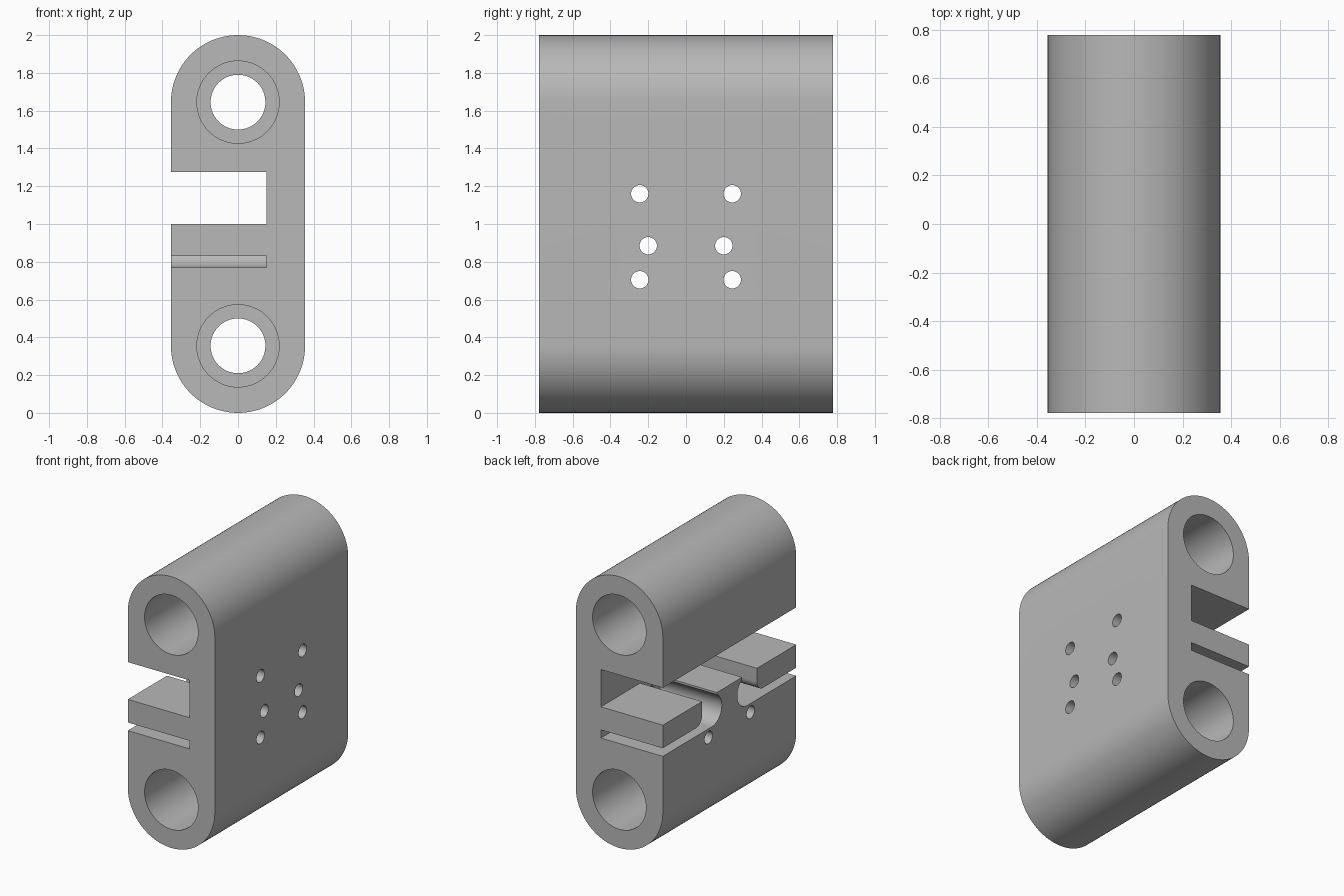
import bpy, bmesh
from math import sin, cos, pi, radians
from mathutils import Vector

cube = bpy.data.objects.get("Cube")
if cube:
    bpy.data.objects.remove(cube, do_unlink=True)

R = 0.355            # end radius of the block
HALF = 0.777         # half depth
BORES = (R, 2 - R)   # heights of the two bearing bores
SLOT_END = 0.15      # how deep the slots reach in x

grey = bpy.data.materials.new("plain grey")
grey.use_nodes = True
colour = (0.48, 0.48, 0.48, 1)
grey.diffuse_color = colour
grey.node_tree.nodes["Principled BSDF"].inputs["Base Color"].default_value = colour


def arc(u, v, r, start, end, n):
    """Points on an arc, angles in degrees."""
    angles = [radians(start + (end - start) * i / n) for i in range(n + 1)]
    return [(u + r * cos(a), v + r * sin(a)) for a in angles]


def prism(name, profile, axis, lo, hi):
    """Extrude a closed (u, z) profile along x or y."""
    bm = bmesh.new()
    place = (lambda u, v: (lo, u, v)) if axis == "x" else (lambda u, v: (u, lo, v))
    face = bm.faces.new([bm.verts.new(place(u, v)) for u, v in profile])
    out = bmesh.ops.extrude_face_region(bm, geom=[face])
    move = Vector((hi - lo, 0, 0)) if axis == "x" else Vector((0, hi - lo, 0))
    verts = [g for g in out["geom"] if isinstance(g, bmesh.types.BMVert)]
    bmesh.ops.translate(bm, vec=move, verts=verts)
    bmesh.ops.recalc_face_normals(bm, faces=bm.faces)
    mesh = bpy.data.meshes.new(name)
    bm.to_mesh(mesh)
    bm.free()
    mesh.materials.append(grey)
    obj = bpy.data.objects.new(name, mesh)
    bpy.context.collection.objects.link(obj)
    return obj


def circle(u, v, r, n):
    return arc(u, v, r, 0, 360, n)[:-1]


def rect(u0, u1, v0, v1):
    return [(u0, v0), (u1, v0), (u1, v1), (u0, v1)]


# Main block with rounded top and bottom
block = prism("carriage_block",
              arc(0, 2 - R, R, 0, 180, 48) + arc(0, R, R, 180, 360, 48),
              "y", -HALF, HALF)
bpy.context.view_layer.objects.active = block
block.select_set(True)


def cut(cutter):
    mod = block.modifiers.new("cut", "BOOLEAN")
    mod.operation = "DIFFERENCE"
    mod.solver = "EXACT"
    mod.object = cutter
    bpy.ops.object.modifier_apply(modifier=mod.name)
    bpy.data.objects.remove(cutter, do_unlink=True)


# Bearing bores: narrow through hole, wide pocket from each end
for z in BORES:
    cut(prism("through_bore", circle(0, z, 0.145, 64), "y", -1, 1))
    for lo, hi in ((-1, -0.075), (0.075, 1)):
        cut(prism("bearing_pocket", circle(0, z, 0.218, 64), "y", lo, hi))

# Wide upper slot
cut(prism("upper_slot", rect(-0.6, SLOT_END, 1.0, 1.275), "y", -1, 1))

# Lower belt slot curling up around the central post, on both sides
channel = ([(0.9, 0.77)] + arc(0.205, 0.885, 0.115, 270, 120, 28)
           + [(0.148, 1.05), (0.32, 1.05)]
           + arc(0.39, 0.90, 0.07, 180, 270, 12) + [(0.9, 0.83)])
for side in (1, -1):
    cut(prism("belt_channel", [(side * y, z) for y, z in channel],
              "x", -0.6, SLOT_END))

# Screw holes across the block
for y, z in ((0.245, 1.16), (0.2, 0.885), (0.245, 0.705)):
    for side in (1, -1):
        cut(prism("screw_hole", circle(side * y, z, 0.046, 32), "x", -0.6, 0.6))

bpy.ops.object.shade_smooth_by_angle(angle=radians(30))
